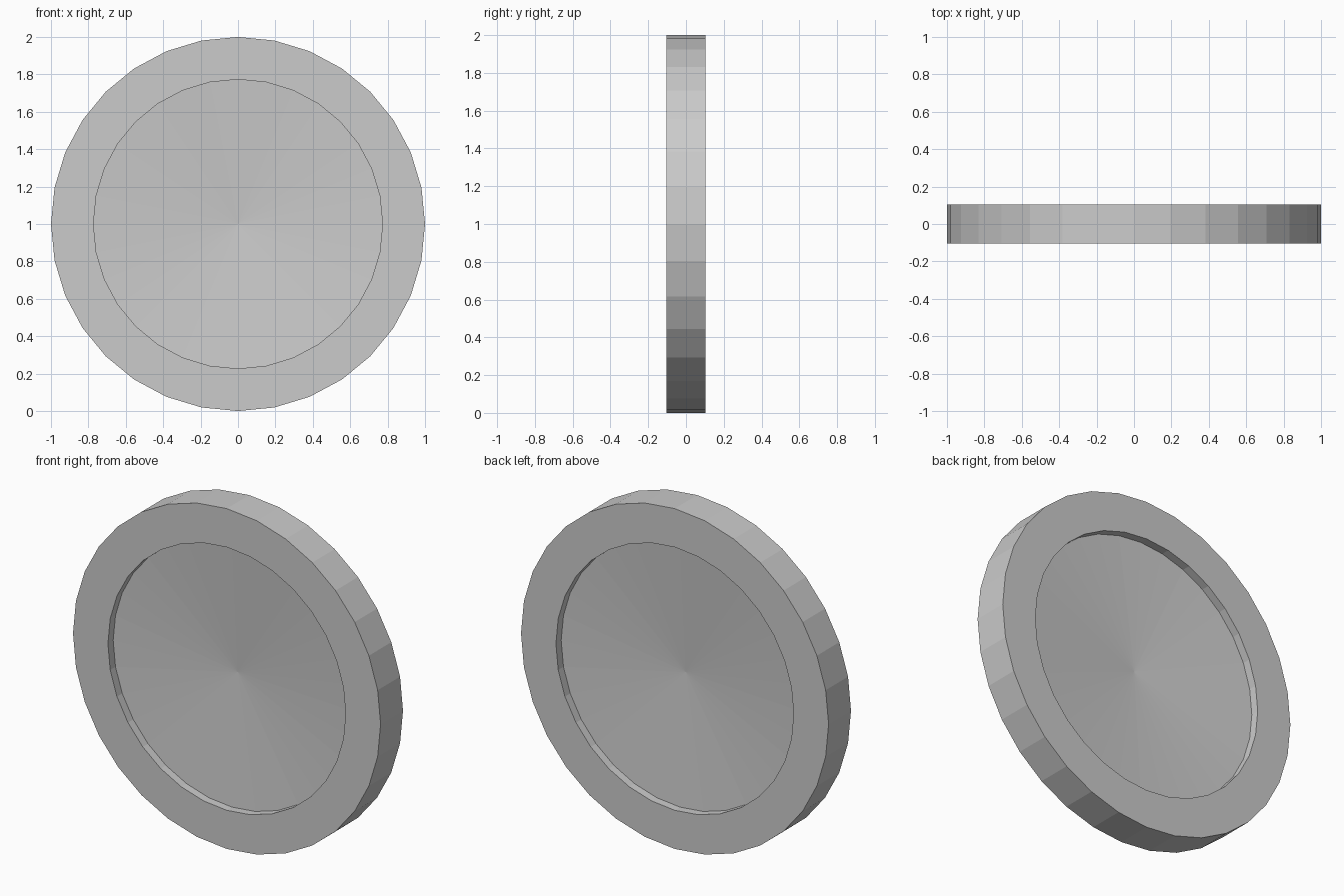
import bpy, bmesh
from math import sin, cos, tau

if "Cube" in bpy.data.objects:
    bpy.data.objects.remove(bpy.data.objects["Cube"])

SIDES = 32
# Lathe profile (radius, y) from the front dish centre round the rim to the back one
PROFILE = [(0, -0.002), (0.773, -0.055), (0.773, -0.104), (1, -0.104),
           (1, 0.104), (0.773, 0.104), (0.773, 0.055), (0, 0.002)]


def ring(bm, r, y):
    if r == 0:
        return [bm.verts.new((0, y, 1))] * SIDES
    return [bm.verts.new((r * cos(tau * i / SIDES), y, 1 + r * sin(tau * i / SIDES)))
            for i in range(SIDES)]


# Disc with a raised rim and a shallow conical dish on both faces
bm = bmesh.new()
rings = [ring(bm, r, y) for r, y in PROFILE]
for a, b in zip(rings, rings[1:]):
    for i in range(SIDES):
        j = (i + 1) % SIDES
        corners = dict.fromkeys((a[i], a[j], b[j], b[i]))
        bm.faces.new(list(corners))
bmesh.ops.recalc_face_normals(bm, faces=bm.faces)

mesh = bpy.data.meshes.new("dished_disc")
bm.to_mesh(mesh)
bm.free()
bpy.context.collection.objects.link(bpy.data.objects.new("dished_disc", mesh))
